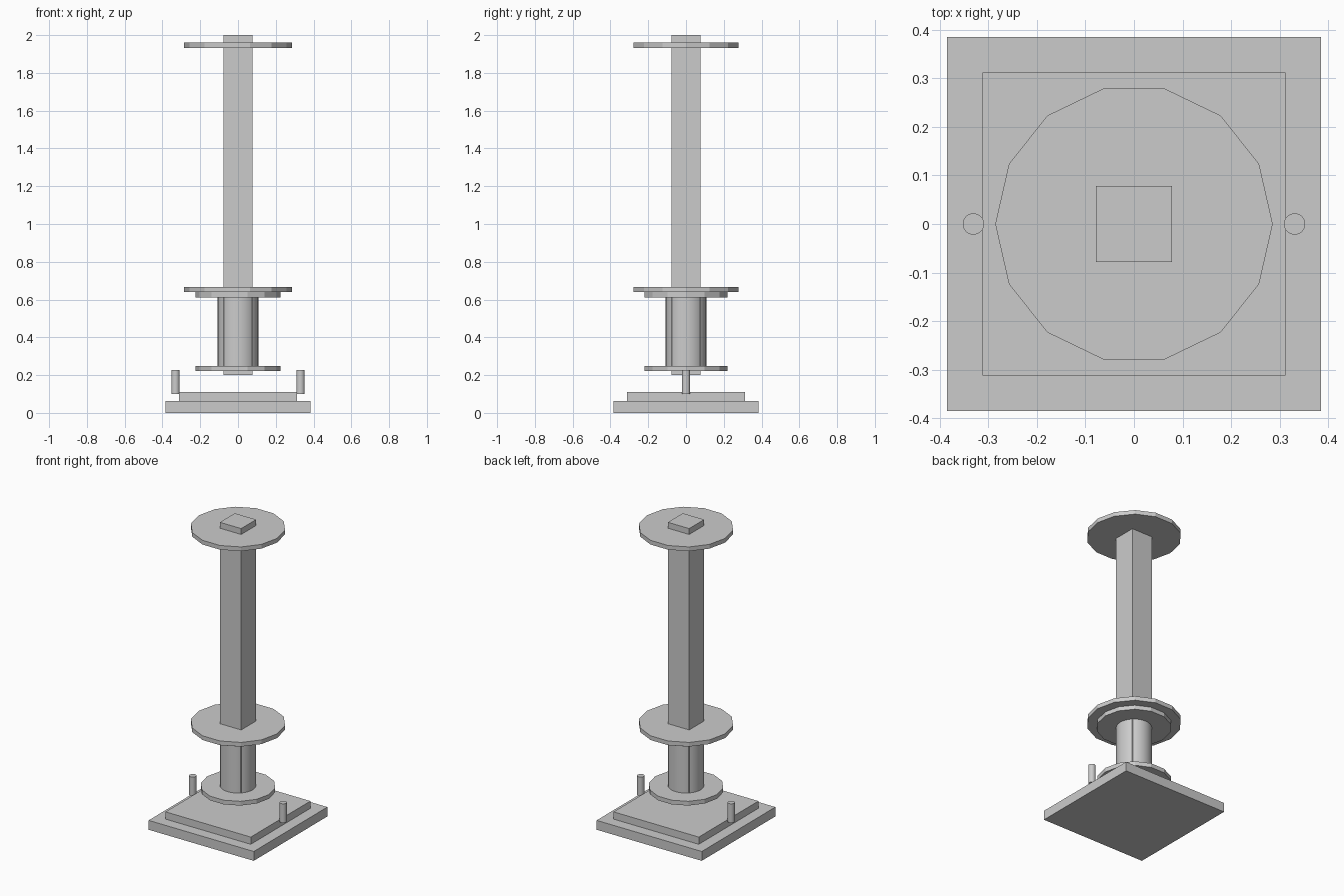
import bpy
import bmesh
import math
from mathutils import Matrix

if "Cube" in bpy.data.objects:
    bpy.data.objects.remove(bpy.data.objects["Cube"])


def add_object(name, bm):
    mesh = bpy.data.meshes.new(name)
    bm.to_mesh(mesh)
    bm.free()
    obj = bpy.data.objects.new(name, mesh)
    bpy.context.collection.objects.link(obj)
    return obj


def box(name, half, z0, z1):
    bm = bmesh.new()
    m = Matrix.Translation((0, 0, (z0 + z1) / 2)) @ Matrix.Diagonal((2 * half, 2 * half, z1 - z0, 1))
    bmesh.ops.create_cube(bm, size=1, matrix=m)
    return add_object(name, bm)


def prism(name, radius, z0, z1, sides, x=0, smooth=False):
    # first corner lies on +x
    bm = bmesh.new()
    ring = [bm.verts.new((x + radius * math.cos(a), radius * math.sin(a), z0))
            for a in (2 * math.pi * i / sides for i in range(sides))]
    face = bm.faces.new(ring)
    top = bmesh.ops.extrude_face_region(bm, geom=[face], use_keep_orig=True)["geom"]
    bmesh.ops.translate(bm, vec=(0, 0, z1 - z0),
                        verts=[g for g in top if isinstance(g, bmesh.types.BMVert)])
    bmesh.ops.recalc_face_normals(bm, faces=bm.faces)
    if smooth:
        for f in bm.faces:
            f.smooth = len(f.verts) == 4
        for e in bm.edges:
            e.smooth = all(len(f.verts) == 4 for f in e.link_faces)
    return add_object(name, bm)


# Stepped square base
box("base_plate", 0.385, 0.0, 0.062)
box("base_step", 0.312, 0.062, 0.11)

# Pins on either side of the base step
for side, x in (("left", -0.331), ("right", 0.331)):
    prism("pin_" + side, 0.022, 0.10, 0.226, 32, x, smooth=True)

# Square post running through the round drum
box("post", 0.078, 0.20, 2.0)
prism("drum", 0.108, 0.235, 0.625, 32, smooth=True)

# Fourteen-sided collars and discs
for name, radius, z0, z1 in (
    ("lower_collar", 0.226, 0.221, 0.249),
    ("upper_collar", 0.226, 0.611, 0.639),
    ("middle_disc", 0.286, 0.639, 0.667),
    ("top_disc", 0.286, 1.933, 1.961),
):
    prism(name, radius, z0, z1, 14)
